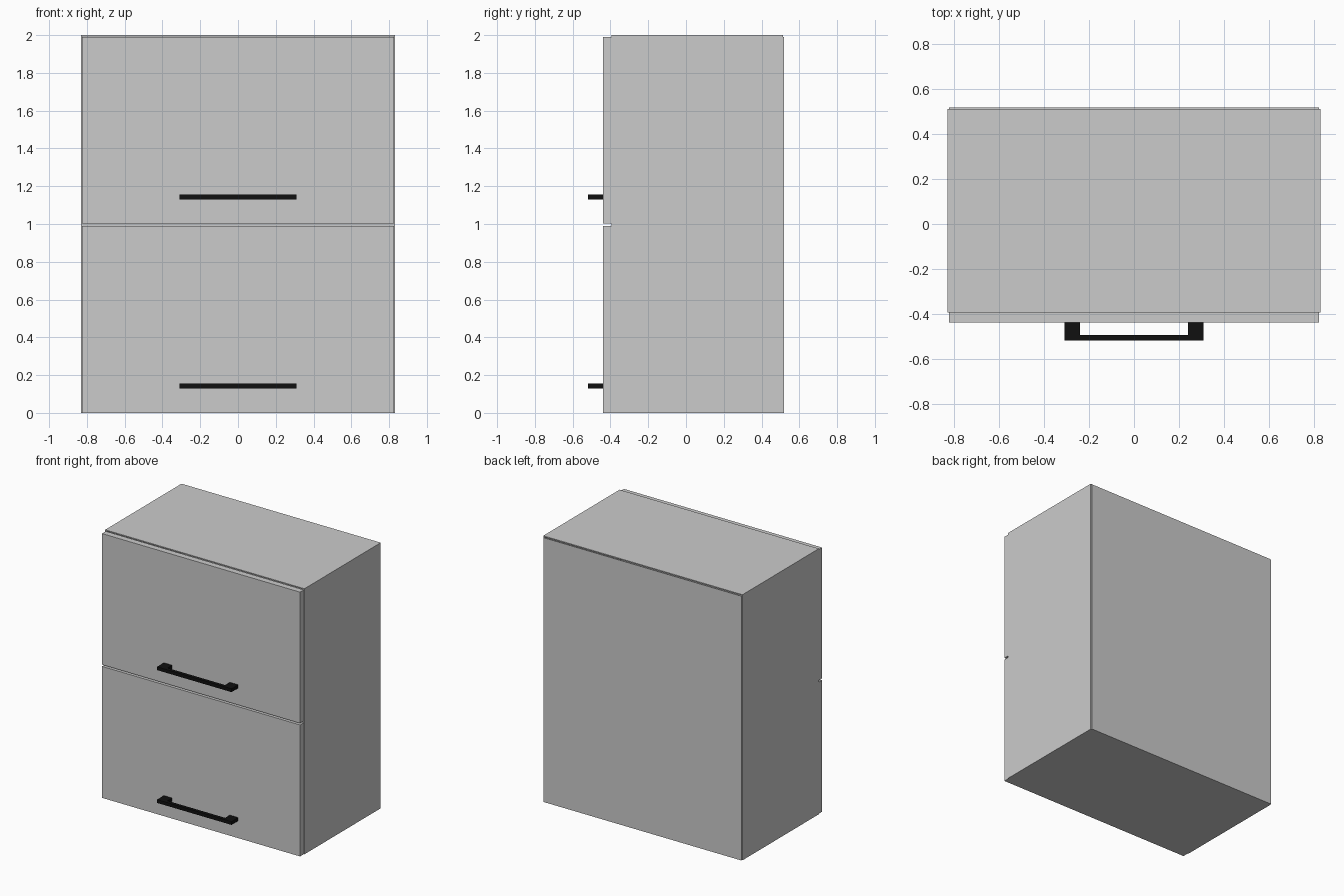
import bpy
import bmesh
from mathutils import Matrix, Vector

if "Cube" in bpy.data.objects:
    bpy.data.objects.remove(bpy.data.objects["Cube"])

black = bpy.data.materials.new("black_handle")
black.diffuse_color = (0.005, 0.005, 0.005, 1)
black.use_nodes = True
black.node_tree.nodes["Principled BSDF"].inputs["Base Color"].default_value = black.diffuse_color


def finish(name, bm, mat=None):
    mesh = bpy.data.meshes.new(name)
    bmesh.ops.recalc_face_normals(bm, faces=bm.faces)
    bm.to_mesh(mesh)
    bm.free()
    obj = bpy.data.objects.new(name, mesh)
    bpy.context.collection.objects.link(obj)
    if mat:
        mesh.materials.append(mat)
    return obj


def box(name, x, y, z):
    """Box from (min, max) ranges on each axis."""
    bm = bmesh.new()
    lo, hi = Vector((x[0], y[0], z[0])), Vector((x[1], y[1], z[1]))
    bmesh.ops.create_cube(bm, size=1, matrix=Matrix.Translation((lo + hi) / 2)
                          @ Matrix.Diagonal((*(hi - lo), 1)))
    return finish(name, bm)


def handle(name, z0, z1):
    """U-shaped pull: a plan outline extruded upward."""
    half = [(0.31, -0.44), (0.31, -0.52)]
    inner = [(0.24, -0.495), (0.24, -0.44)]
    outline = half + [(-x, y) for x, y in reversed(half)]
    outline += [(-x, y) for x, y in reversed(inner)] + inner
    bm = bmesh.new()
    face = bm.faces.new([bm.verts.new((x, y, z0)) for x, y in outline])
    ext = bmesh.ops.extrude_face_region(bm, geom=[face])
    bmesh.ops.translate(bm, vec=(0, 0, z1 - z0),
                        verts=[v for v in ext["geom"] if isinstance(v, bmesh.types.BMVert)])
    return finish(name, bm, black)


W, T = 0.83, 0.008          # half width, panel thickness
FRONT, BACK = -0.395, 0.513

# Carcass
for side, s in (("left", -1), ("right", 1)):
    box(side + "_side", sorted((s * W, s * (W - T))), (FRONT, BACK), (0, 2))
inside = (-W + T, W - T)
box("top_panel", inside, (FRONT, BACK), (2 - T, 2))
box("bottom_panel", inside, (FRONT, BACK), (0, T))
box("middle_shelf", inside, (FRONT, BACK), (0.975, 1.02))
box("back_panel", (-0.825, 0.825), (BACK, 0.52), (0, 1.99))

# Flap doors with their pulls
for label, z in (("lower", 0), ("upper", 1)):
    bottom = z + 0.003 if z else 0
    box(label + "_door", (-0.825, 0.825), (-0.44, FRONT), (bottom, z + 0.99))
    handle(label + "_handle", z + 0.13, z + 0.155)
